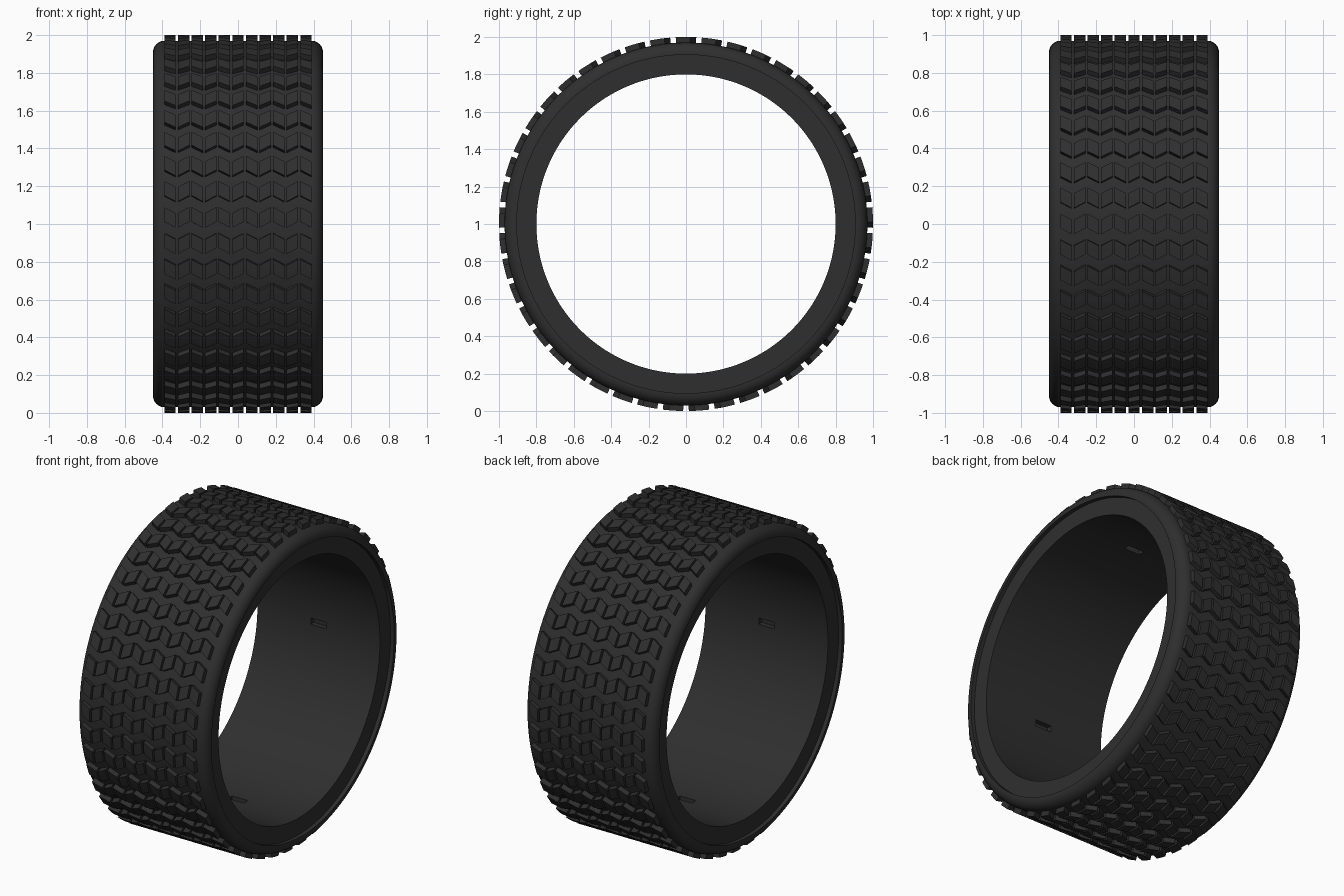
import bpy, bmesh, math
from mathutils import Matrix

if "Cube" in bpy.data.objects:
    bpy.data.objects.remove(bpy.data.objects["Cube"])

SEGMENTS = 180
ROWS, COLUMNS = 45, 11
BLOCK_W, GAP = 0.06, 0.012          # tread block width and groove across the tyre
HALF_LEN, SLANT = 0.039, 0.016      # half length and half slant, in radians

rubber = bpy.data.materials.new("black_rubber")
rubber.diffuse_color = (0.028, 0.028, 0.028, 1)
rubber.use_nodes = True
rubber.node_tree.nodes["Principled BSDF"].inputs["Base Color"].default_value = rubber.diffuse_color


def wheel_point(x, r, a):
    """Point at angle a from the top, turning toward the front; axle at z = 1."""
    return (x, -r * math.sin(a), 1 + r * math.cos(a))


def make_object(name, bm):
    bmesh.ops.recalc_face_normals(bm, faces=bm.faces)
    mesh = bpy.data.meshes.new(name)
    bm.to_mesh(mesh)
    bm.free()
    mesh.materials.append(rubber)
    ob = bpy.data.objects.new(name, mesh)
    bpy.context.collection.objects.link(ob)
    return ob


def activate(ob):
    bpy.ops.object.select_all(action='DESELECT')
    ob.select_set(True)
    bpy.context.view_layer.objects.active = ob


# Tyre carcass: half profile with a stepped sidewall and rounded shoulder, mirrored
half = [(0.425, 0.80), (0.425, 0.905), (0.45, 0.905)]
for i in range(7):
    t = i / 6 * math.pi / 2
    half.append((0.39 + 0.06 * math.cos(t), 0.91 + 0.06 * math.sin(t)))
profile = half + [(-x, r) for x, r in reversed(half)]
bm = bmesh.new()
rings = [[bm.verts.new(wheel_point(x, r, 2 * math.pi * s / SEGMENTS)) for x, r in profile]
         for s in range(SEGMENTS)]
for s in range(SEGMENTS):
    a, b = rings[s], rings[(s + 1) % SEGMENTS]
    for i in range(len(profile)):
        j = (i + 1) % len(profile)
        bm.faces.new((a[i], a[j], b[j], b[i]))
carcass = make_object("tyre_carcass", bm)

# Four small slots sunk into the inner wall
bm = bmesh.new()
for k in range(4):
    turn = Matrix.Translation((0, 0, 1)) @ Matrix.Rotation(k * math.pi / 2, 4, 'X')
    bmesh.ops.create_cube(bm, size=1, matrix=turn @ Matrix.Translation((0, 0, 0.80))
                          @ Matrix.Diagonal((0.11, 0.04, 0.06, 1)))
cutter = make_object("slot_cutter", bm)
cutter.hide_render = True
activate(carcass)
mod = carcass.modifiers.new("slots", 'BOOLEAN')
mod.operation = 'DIFFERENCE'
mod.solver = 'EXACT'
mod.object = cutter
bpy.ops.object.modifier_apply(modifier=mod.name)
bpy.data.objects.remove(cutter)
bpy.ops.object.shade_smooth_by_angle(angle=math.radians(30))

# Tread: rows of slanted blocks whose slant alternates from column to column
bm = bmesh.new()
STEPS = 3
for row in range(ROWS):
    centre = 2 * math.pi * row / ROWS
    for col in range(COLUMNS):
        x0 = (col - (COLUMNS - 1) / 2) * (BLOCK_W + GAP) - BLOCK_W / 2
        lean = SLANT if col % 2 == 0 else -SLANT
        slices = []
        for s in range(STEPS + 1):
            a = centre + HALF_LEN * (2 * s / STEPS - 1)
            slices.append([bm.verts.new(wheel_point(x, r, a + d)) for x, r, d in (
                (x0, 0.96, -lean), (x0 + BLOCK_W, 0.96, lean),
                (x0 + BLOCK_W, 1.0, lean), (x0, 1.0, -lean))])
        for p, q in zip(slices, slices[1:]):
            for i in range(4):
                j = (i + 1) % 4
                bm.faces.new((p[i], p[j], q[j], q[i]))
        bm.faces.new(slices[0])
        bm.faces.new(slices[-1])
tread = make_object("tread_blocks", bm)
activate(tread)
bpy.ops.object.shade_smooth_by_angle(angle=math.radians(30))
